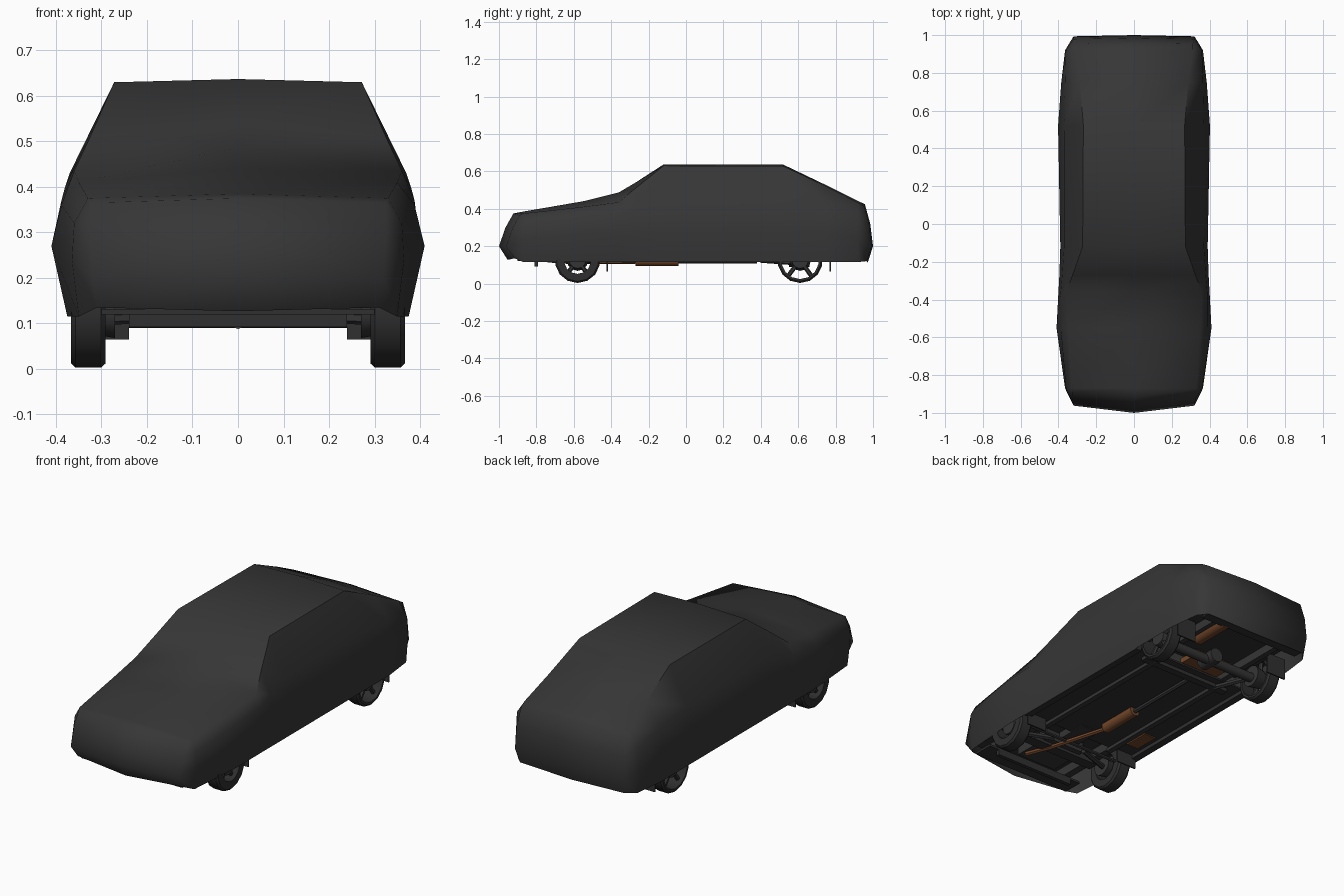
import bpy, bmesh, math
from mathutils import Vector

if "Cube" in bpy.data.objects:
    bpy.data.objects.remove(bpy.data.objects["Cube"])


def material(name, rgb):
    m = bpy.data.materials.new(name)
    m.diffuse_color = (*rgb, 1)
    m.use_nodes = True
    m.node_tree.nodes["Principled BSDF"].inputs["Base Color"].default_value = m.diffuse_color
    return m


CLOTH = material("charcoal_cover", (0.037, 0.037, 0.037))
UNDER = material("dark_underbody", (0.03, 0.03, 0.03))
TYRE = material("tyre_rubber", (0.028, 0.028, 0.028))
METAL = material("grey_metal", (0.036, 0.036, 0.036))
RUST = material("rusty_brown", (0.17, 0.062, 0.022))


def finish(bm, name, mat, smooth=None):
    bmesh.ops.remove_doubles(bm, verts=bm.verts, dist=0.0005)
    bmesh.ops.recalc_face_normals(bm, faces=bm.faces)
    me = bpy.data.meshes.new(name)
    bm.to_mesh(me)
    bm.free()
    ob = bpy.data.objects.new(name, me)
    bpy.context.collection.objects.link(ob)
    me.materials.append(mat)
    if smooth:
        bpy.ops.object.select_all(action='DESELECT')
        bpy.context.view_layer.objects.active = ob
        ob.select_set(True)
        bpy.ops.object.shade_smooth_by_angle(angle=math.radians(smooth))
    return ob


def box(name, x, y, z, mat):
    """Box from (min, max) ranges."""
    bm = bmesh.new()
    bmesh.ops.create_cube(bm, size=1)
    for v in bm.verts:
        v.co = [(r[0] + r[1]) / 2 + c * (r[1] - r[0]) for c, r in zip(v.co, (x, y, z))]
    return finish(bm, name, mat)


def rod(name, a, b, r, mat, n=8, r2=None):
    a, b = Vector(a), Vector(b)
    bm = bmesh.new()
    bmesh.ops.create_cone(bm, cap_ends=True, segments=n, radius1=r,
                          radius2=r if r2 is None else r2, depth=(b - a).length)
    q = (b - a).to_track_quat('Z', 'Y')
    for v in bm.verts:
        v.co = q @ v.co + (a + b) / 2
    return finish(bm, name, mat, 50)


def ring(name, centre, profile, mat, n=14):
    """Closed (x, radius) profile revolved about the x axis."""
    bm = bmesh.new()
    loops = []
    for i in range(n):
        t = 2 * math.pi * (i + 0.5) / n
        loops.append([bm.verts.new((centre[0] + x, centre[1] + r * math.cos(t),
                                    centre[2] + r * math.sin(t))) for x, r in profile])
    k = len(profile)
    for i in range(n):
        a, b = loops[i], loops[(i + 1) % n]
        for j in range(k):
            bm.faces.new((a[j], a[(j + 1) % k], b[(j + 1) % k], b[j]))
    return finish(bm, name, mat, 40)


# --- covered body shell: half sections lofted along y ---
def lerp_profile(z, pts):
    for (z0, y0), (z1, y1) in zip(pts, pts[1:]):
        if z <= z1:
            return y0 + (y1 - y0) * (z - z0) / (z1 - z0)
    return pts[-1][1]


def nose_y(x, z):
    return lerp_profile(z, [(0.13, -0.95), (0.2, -1.0), (0.3, -0.965), (0.38, -0.92)]) + 0.12 * abs(x)


def tail_y(x, z):
    return lerp_profile(z, [(0.115, 0.97), (0.2, 1.0), (0.32, 0.985), (0.43, 0.955)]) - 0.02 * abs(x)


# y, then sill, waist, shoulder and top edge as (x, z), then centre height
SECTIONS = [
    (nose_y, .31, .135, .32, .20, .325, .30, .325, .365, .375),
    (-.87, .35, .115, .365, .24, .36, .32, .33, .375, .385),
    (-.55, .375, .115, .41, .27, .388, .36, .35, .41, .44),
    (-.36, .375, .115, .40, .27, .388, .37, .36, .435, .487),
    (-.27, .375, .115, .395, .27, .38, .40, .325, .51, .54),
    (-.12, .375, .115, .39, .27, .37, .43, .272, .63, .637),
    (.52, .375, .115, .402, .28, .37, .43, .268, .628, .636),
    (.75, .375, .115, .385, .27, .365, .40, .287, .52, .526),
    (.92, .355, .115, .365, .24, .36, .36, .312, .433, .441),
    (tail_y, .31, .12, .32, .20, .32, .32, .312, .412, .425),
]
bm = bmesh.new()
rings = []
for y, *s in SECTIONS:
    half = [(s[i], s[i + 1]) for i in (0, 2, 4, 6)]
    full = [(-x, z) for x, z in half] + [(0, s[8])] + half[::-1]
    rings.append([bm.verts.new((x, y(x, z) if callable(y) else y, z)) for x, z in full])
for a, b in zip(rings, rings[1:]):
    for j in range(8):
        bm.faces.new((a[j], a[j + 1], b[j + 1], b[j]))
# bulged nose and tail panels, split on the centre line
for r, fy in ((rings[0], nose_y), (rings[-1], tail_y)):
    mid = [bm.verts.new((0, fy(0, r[j].co.z), r[j].co.z)) for j in range(3)]
    mid[0].co.z -= 0.008
    for side in (r[:4], r[:4:-1]):
        for j in range(2):
            bm.faces.new((side[j], side[j + 1], mid[j + 1], mid[j]))
        bm.faces.new((side[2], side[3], r[4], mid[2]))
finish(bm, "body_cover", CLOTH, 58)

# --- floor panels ---
box("cabin_floor", (-.365, .365), (-.43, .46), (.135, .145), UNDER)
box("rear_floor", (-.29, .29), (.46, .95), (.185, .195), UNDER)
box("engine_bay_floor", (-.28, .28), (-.92, -.43), (.185, .195), UNDER)
box("front_tray", (-.30, .30), (-.90, -.79), (.12, .132), UNDER)
box("front_valance", (-.24, .24), (-.81, -.79), (.092, .13), UNDER)
box("tail_tray", (-.31, .31), (.91, .965), (.122, .132), UNDER)
box("front_crossmember", (-.24, .24), (-.64, -.58), (.115, .15), UNDER)
box("rear_crossmember", (-.27, .27), (.38, .42), (.115, .14), UNDER)
box("tank", (-.17, .06), (.44, .57), (.15, .18), RUST)
box("gearbox", (-.05, .06), (-.52, -.34), (.13, .17), METAL)
box("engine_sump", (-.12, .12), (-.78, -.55), (.13, .19), METAL)
box("floor_patch", (-.31, -.24), (-.34, -.20), (.129, .136), RUST)
for s in (-1, 1):
    side = "left" if s < 0 else "right"

    def span(a, b):
        return tuple(sorted((s * a, s * b)))
    box(side + "_sill", span(.335, .372), (-.43, .46), (.115, .135), UNDER)
    box(side + "_floor_rail", span(.19, .22), (-.45, .40), (.117, .135), METAL)
    box(side + "_front_rail", span(.20, .24), (-.88, -.45), (.135, .19), METAL)
    box(side + "_rear_rail", span(.19, .22), (.42, .92), (.14, .19), METAL)
    # suspension arms
    rod(side + "_front_arm", (s * .10, -.52, .12), (s * .30, -.58, .11), .014, METAL, 6)
    rod(side + "_trailing_arm", (s * .20, .40, .125), (s * .26, .61, .11), .014, METAL, 6)
    # wheels: front ones have deep sidewalls, rear ones thin treads
    for end, y in (("front", -.58), ("rear", .61)):
        n = f"{side}_{end}_"
        c = (s * .329, y, .124)
        inner = .072 if end == "front" else .1
        ring(n + "tyre", c, [(-.038, inner), (-.038, .112), (-.028, .121),
                             (.028, .121), (.038, .112), (.038, inner)], TYRE)
        rod(n + "hub", (s * .27, y, .126), (s * .352, y, .126), .058, METAL, 12, .045)
        for k in range(5):
            t = 2 * math.pi * k / 5 + .3
            d = Vector((0, math.cos(t), math.sin(t)))
            p = Vector((s * .335, y, .126))
            rod(n + "spoke_%d" % k, p, p + d * (inner + .003), .012, METAL, 6)
        # mud flap behind the wheel
        fy = -.42 if end == "front" else .772
        box(n + "mud_flap", span(.24, .358), (fy - .004, fy + .004), (.065, .18), UNDER)

# --- axle and exhaust ---
rod("rear_axle", (-.30, .61, .115), (.30, .61, .115), .025, METAL)
rod("differential", (0, .55, .128), (0, .66, .128), .04, METAL, 10)
rod("steering_bar", (-.29, -.50, .12), (.29, -.50, .12), .009, METAL, 6)
rod("middle_silencer", (-.04, -.27, .123), (-.04, -.04, .123), .03, RUST, 10)
rod("rear_silencer", (.16, .70, .15), (.16, .92, .15), .036, RUST, 10)
pipe = [(.10, -.74, .125), (.06, -.60, .115), (-.04, -.27, .118), (-.04, .38, .12)]
for i, (a, b) in enumerate(zip(pipe, pipe[1:])):
    rod("exhaust_pipe_%d" % i, a, b, .012, RUST if i < 2 else METAL, 6)
